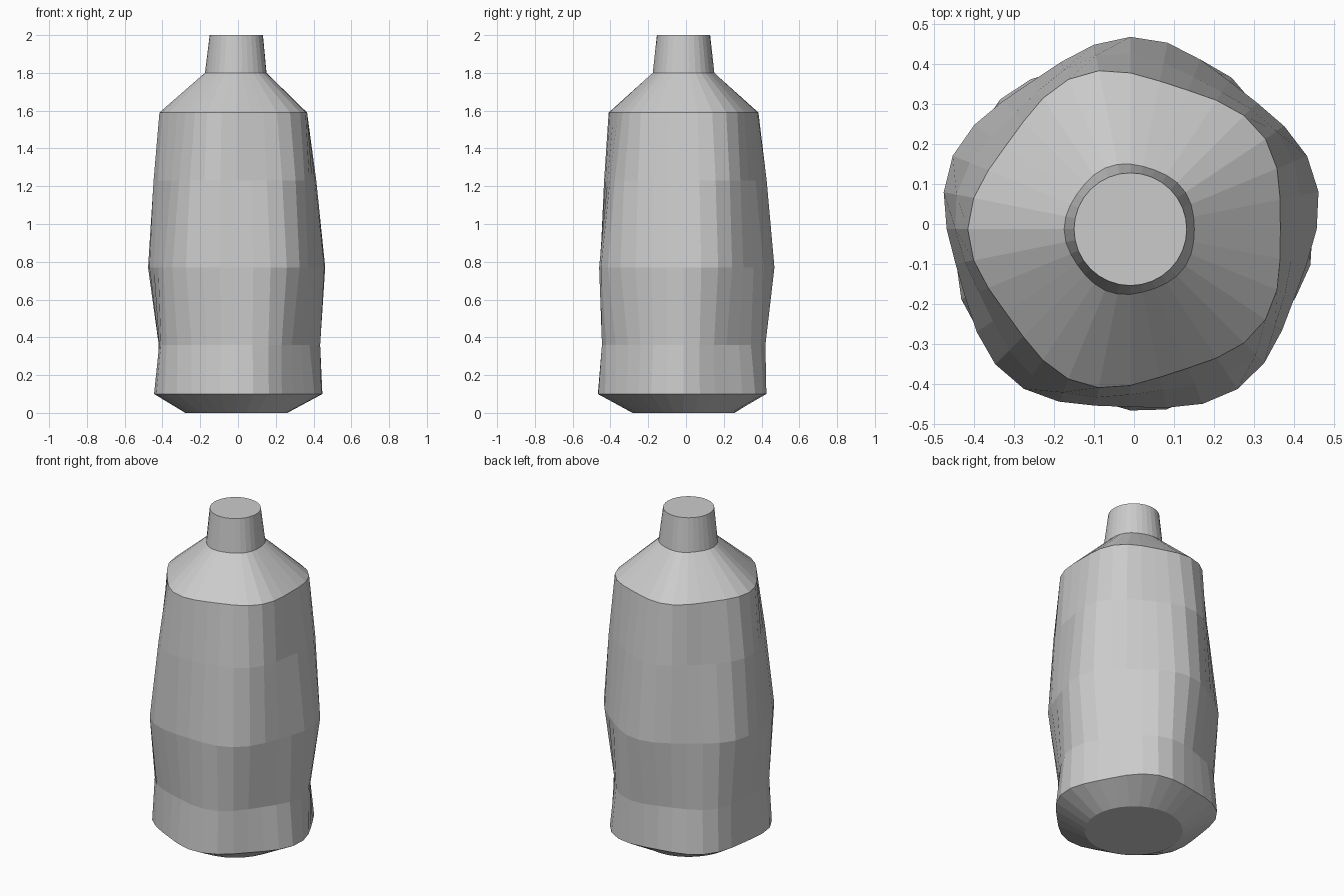
import bpy, bmesh, math

if "Cube" in bpy.data.objects:
    bpy.data.objects.remove(bpy.data.objects["Cube"])

SEGMENTS = 32
CENTRE = (-0.009, -0.013)

# Rings from base to mouth: height, mean radius, lobe size, lobe turn in degrees
RINGS = [
    (0.00, 0.270, 0.000, 0),
    (0.10, 0.442, 0.018, -8),
    (0.36, 0.427, 0.017, 1),
    (0.77, 0.463, 0.0185, 16),
    (1.23, 0.427, 0.017, 26),
    (1.59, 0.391, 0.016, 36),
    (1.80, 0.163, 0.003, 36),
    (2.00, 0.141, 0.000, 36),
]


def ring(bm, z, radius, lobe, turn):
    """Five-lobed rounded cross-section."""
    verts = []
    for i in range(SEGMENTS):
        a = 2 * math.pi * i / SEGMENTS
        r = radius + lobe * math.cos(5 * (a - math.radians(turn)))
        verts.append(bm.verts.new((CENTRE[0] + r * math.cos(a),
                                   CENTRE[1] + r * math.sin(a), z)))
    return verts


# Bottle: twisted lobed body, shoulder and neck lofted as one skin
bm = bmesh.new()
loops = [ring(bm, *spec) for spec in RINGS]
for low, high in zip(loops, loops[1:]):
    for i in range(SEGMENTS):
        j = (i + 1) % SEGMENTS
        bm.faces.new((low[i], low[j], high[j], high[i]))
bm.faces.new(loops[0][::-1])   # base
bm.faces.new(loops[-1])        # closed mouth

mesh = bpy.data.meshes.new("bottle")
bm.to_mesh(mesh)
bm.free()
bottle = bpy.data.objects.new("bottle", mesh)
bpy.context.collection.objects.link(bottle)

grey = bpy.data.materials.new("plain grey")
grey.diffuse_color = (0.6, 0.6, 0.6, 1)
grey.use_nodes = True
grey.node_tree.nodes["Principled BSDF"].inputs["Base Color"].default_value = grey.diffuse_color
mesh.materials.append(grey)
